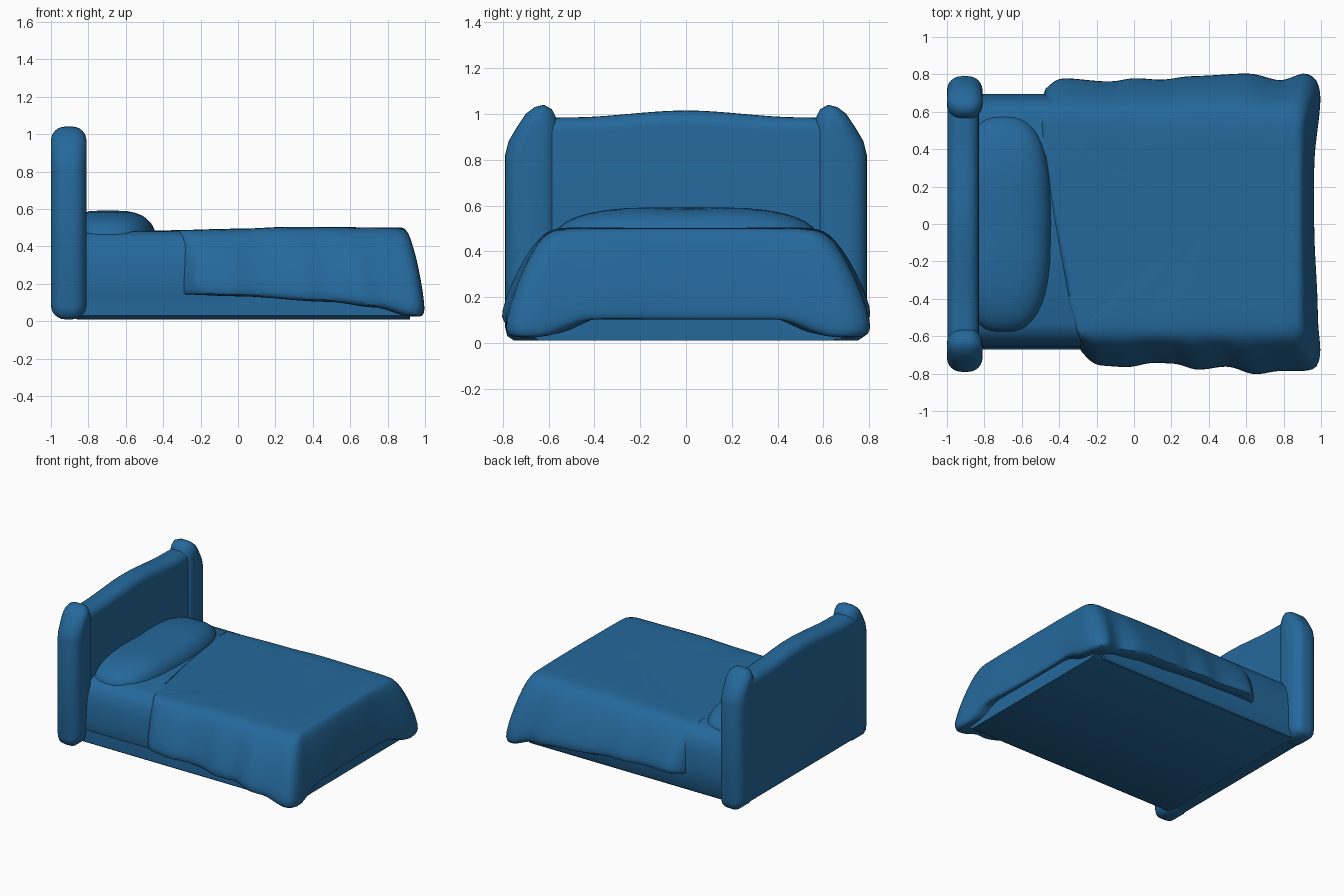
import bpy, bmesh, math

cube = bpy.data.objects.get("Cube")
if cube:
    bpy.data.objects.remove(cube, do_unlink=True)

blue = bpy.data.materials.new("deep_blue")
blue.use_nodes = True
BLUE = (0.018, 0.14, 0.33, 1)
blue.diffuse_color = BLUE
blue.node_tree.nodes["Principled BSDF"].inputs["Base Color"].default_value = BLUE


def interp(t, keys):
    """Smoothly interpolate between (position, value) keys."""
    if t <= keys[0][0]:
        return keys[0][1]
    for (a, va), (b, vb) in zip(keys, keys[1:]):
        if t <= b:
            s = (t - a) / (b - a)
            return va + (vb - va) * s * s * (3 - 2 * s)
    return keys[-1][1]


def loft(name, rings, caps=(True, True), subdiv=0, angle=50):
    """Skin a list of equal closed loops."""
    bm = bmesh.new()
    loops = [[bm.verts.new(p) for p in ring] for ring in rings]
    n = len(loops[0])
    for a, b in zip(loops, loops[1:]):
        for i in range(n):
            j = (i + 1) % n
            bm.faces.new((a[i], a[j], b[j], b[i]))
    if caps[0]:
        bm.faces.new(loops[0][::-1])
    if caps[1]:
        bm.faces.new(loops[-1])
    bmesh.ops.recalc_face_normals(bm, faces=bm.faces)
    mesh = bpy.data.meshes.new(name)
    bm.to_mesh(mesh)
    bm.free()
    mesh.materials.append(blue)
    obj = bpy.data.objects.new(name, mesh)
    bpy.context.collection.objects.link(obj)
    if subdiv:
        obj.modifiers.new("soften", 'SUBSURF').levels = subdiv
        obj.modifiers["soften"].render_levels = subdiv
    bpy.ops.object.select_all(action='DESELECT')
    obj.select_set(True)
    bpy.context.view_layer.objects.active = obj
    bpy.ops.object.shade_smooth_by_angle(angle=math.radians(angle))
    return obj


def rounded_slab(name, outline, x0, x1, radius):
    """Outline in y, z extruded along x with rounded rims."""
    ys, zs = zip(*outline)
    cy, cz = (min(ys) + max(ys)) / 2, (min(zs) + max(zs)) / 2
    hy, hz = max(ys) - cy, max(zs) - cz
    arc = [math.radians(a) for a in range(0, 91, 15)]
    stations = [(x0 + radius * (1 - math.sin(a)), radius * (1 - math.cos(a))) for a in arc[::-1]]
    stations += [(x1 - radius * (1 - math.sin(a)), radius * (1 - math.cos(a))) for a in arc]
    rings = [[(x, cy + (y - cy) * (1 - d / hy), cz + (z - cz) * (1 - d / hz))
              for y, z in outline] for x, d in stations]
    return loft(name, rings)


# Headboard: two rounded posts and a slightly recessed panel
post = [(.62, .01), (.75, .01), (.78, .03), (.79, .07), (.79, .82), (.775, .88), (.74, .94),
        (.7, 1.0), (.66, 1.03), (.62, 1.04), (.585, 1.02), (.56, .97), (.56, .07), (.58, .03)]
for side, label in ((1, "left"), (-1, "right")):
    rounded_slab("headboard_post_" + label, [(side * y, z) for y, z in post], -1.0, -0.81, 0.075)

crest = [(y / 20, interp(abs(y) / 20, [(0, 1.015), (.5, .985), (.7, .98)])) for y in range(14, -15, -1)]
rounded_slab("headboard_panel", [(-.7, .02), (.7, .02)] + crest, -0.998, -0.83, 0.065)

# Mattress: softly rounded section running the length of the bed
half = [(.55, .48), (.61, .455), (.65, .4), (.67, .32), (.68, .2), (.68, .04), (.66, .015)]
section = [(y + .015, z) for y, z in half] + [(-y + .015, z) for y, z in half[::-1]]
loft("mattress", [[(x, y, z) for y, z in section] for x in (-.86, 0, .84)])

# Base: low plinth under the mattress
plinth = [(.64, .01), (.67, .03), (.67, .12)]
rim = [(y, z) for y, z in plinth] + [(-y, z) for y, z in plinth[::-1]]
loft("bed_base", [[(x, y, z) for y, z in rim] for x in (-.86, .9, .92)])

# Pillow: flattened superellipsoid under the cover
def power(v, p):
    return math.copysign(abs(v) ** p, v)

pillow = []
for k in range(0, 9):
    e = math.radians(k * 10.5)
    r, h = math.cos(e) ** .65, math.sin(e) ** .85
    ring = []
    for i in range(40):
        a = math.tau * i / 40
        y = .58 * r * power(math.sin(a), .55)
        bulge = .04 * math.cos(y * 2.2) if math.cos(a) > 0 else 0
        ring.append((-.7 + (.22 + bulge) * r * power(math.cos(a), .7), y,
                     .44 + .155 * h - .008 * math.exp(-(y / .12) ** 2) * h))
    pillow.append(ring)
loft("pillow", pillow, caps=(False, True), angle=70)

# Blanket: draped over the mattress with wavy sides and flared foot corners
front_edge = [(-.32, .655), (-.2, .76), (-.03, .77), (.1, .745), (.22, .75), (.34, .785),
              (.5, .765), (.65, .81), (.78, .79), (.92, .79)]
back_edge = [(-.52, .69), (-.4, .785), (-.12, .765), (0, .785), (.15, .775), (.3, .795),
             (.62, .81), (.79, .77), (.92, .815)]
foot_edge = [(-.7, 1.0), (-.5, .985), (0, .965), (.3, .965), (.7, 1.0)]
side_hem = [(-.3, .14), (0, .13), (.5, .1), (.75, .07), (.95, .02)]
foot_hem = [(.42, .1), (.7, .02)]
top_height = [(-.5, .484), (0, .495), (.3, .506), (.8, .503)]


def side_path(edge, sign):
    """Points of (upper rim, outer hem, hem height) along one side."""
    start, count = edge[0][0], 30
    points = []
    for i in range(count + 1):
        x = start + (.93 - start) * i / count
        rim_x = start + (.85 - start) * i / count
        points.append(((rim_x, sign * .6), (x, sign * interp(x, edge)), interp(x, side_hem)))
    points.append(((.885, sign * .575), (.985, sign * .775), .02))
    return points


foot = [((.9, y / 20 * .78), (interp(y / 20, foot_edge), y / 20), interp(abs(y) / 20, foot_hem))
        for y in range(-14, 15)]
path = side_path(front_edge, -1) + foot + side_path(back_edge, 1)[::-1]

# Each fold: how far out from the rim, and how high between hem and top
folds = [(-.8, 1.0), (-.3, .995), (0, .965), (.25, .87), (.55, .65), (.8, .4),
         (1, .13), (.97, .02), (.75, 0), (.35, .03), (0, .06)]
blanket = [[(rx + (ox - rx) * f, ry + (oy - ry) * f,
             hem + (interp(rx, top_height) - hem) * g)
            for (rx, ry), (ox, oy), hem in path] for f, g in folds]
loft("blanket", blanket, caps=(True, False), subdiv=1, angle=70)
